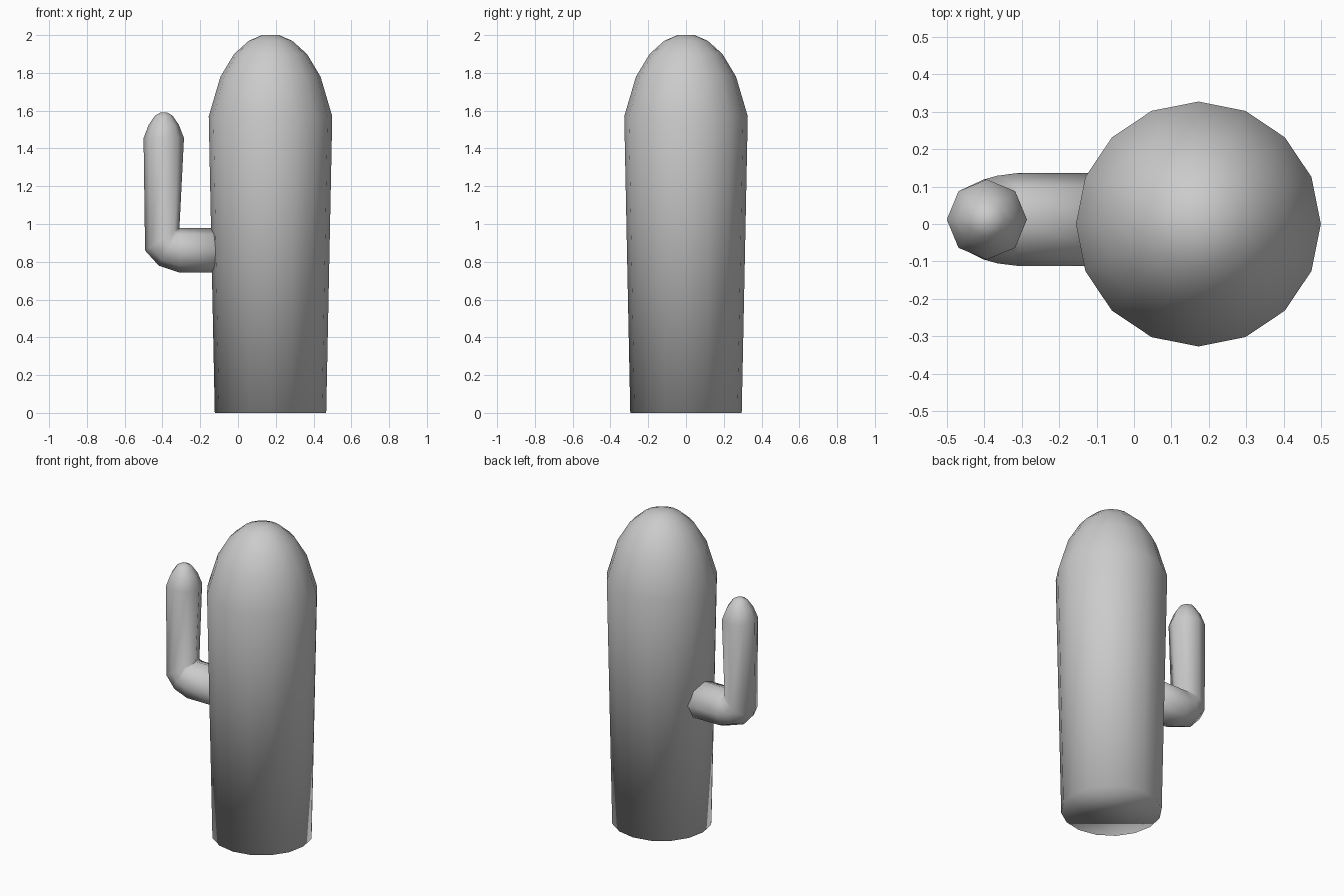
import bpy, bmesh, math
from mathutils import Vector

if "Cube" in bpy.data.objects:
    bpy.data.objects.remove(bpy.data.objects["Cube"])


def make_tube(name, rings, sides):
    """Loft closed rings; each ring is (centre, half-axis u, half-axis v)."""
    bm = bmesh.new()
    loops = []
    for c, u, v in rings:
        angles = [2 * math.pi * i / sides for i in range(sides)]
        loops.append([bm.verts.new(c + u * math.cos(a) + v * math.sin(a)) for a in angles])
    for a, b in zip(loops, loops[1:]):
        for i in range(sides):
            j = (i + 1) % sides
            bm.faces.new((a[i], a[j], b[j], b[i]))
    bm.faces.new(loops[0][::-1])
    bm.faces.new(loops[-1])
    bmesh.ops.recalc_face_normals(bm, faces=bm.faces)
    for f in bm.faces:
        f.smooth = True
    mesh = bpy.data.meshes.new(name)
    bm.to_mesh(mesh)
    bm.free()
    obj = bpy.data.objects.new(name, mesh)
    bpy.context.collection.objects.link(obj)
    return obj


def flat_ring(x, y, z, r):
    return Vector((x, y, z)), Vector((r, 0, 0)), Vector((0, r, 0))


# Trunk: slightly flared column with a domed top
trunk_profile = [(0, 0.295), (1.57, 0.327), (1.78, 0.265),
                 (1.90, 0.193), (1.97, 0.115), (2.0, 0.045)]
make_tube("cactus_trunk", [flat_ring(0.172, 0, z, r) for z, r in trunk_profile], 16)

# Arm: sideways stub, elbow fanned about its inner corner, upright domed tip
arm_y = 0.012
elbow = [((-0.08, 0.98), (-0.08, 0.743), 0.124),
         ((-0.31, 0.98), (-0.31, 0.743), 0.124),
         ((-0.31, 0.98), (-0.42, 0.78), 0.117),
         ((-0.31, 0.98), (-0.492, 0.86), 0.107)]
arm_rings = []
for (xi, zi), (xo, zo), half_width in elbow:
    inner, outer = Vector((xi, arm_y, zi)), Vector((xo, arm_y, zo))
    arm_rings.append(((inner + outer) / 2, (inner - outer) / 2, Vector((0, half_width, 0))))
for z, r in [(1.455, 0.107), (1.525, 0.08), (1.574, 0.046), (1.59, 0.018)]:
    arm_rings.append(flat_ring(-0.393, arm_y, z, r))
make_tube("cactus_arm", arm_rings, 8)
